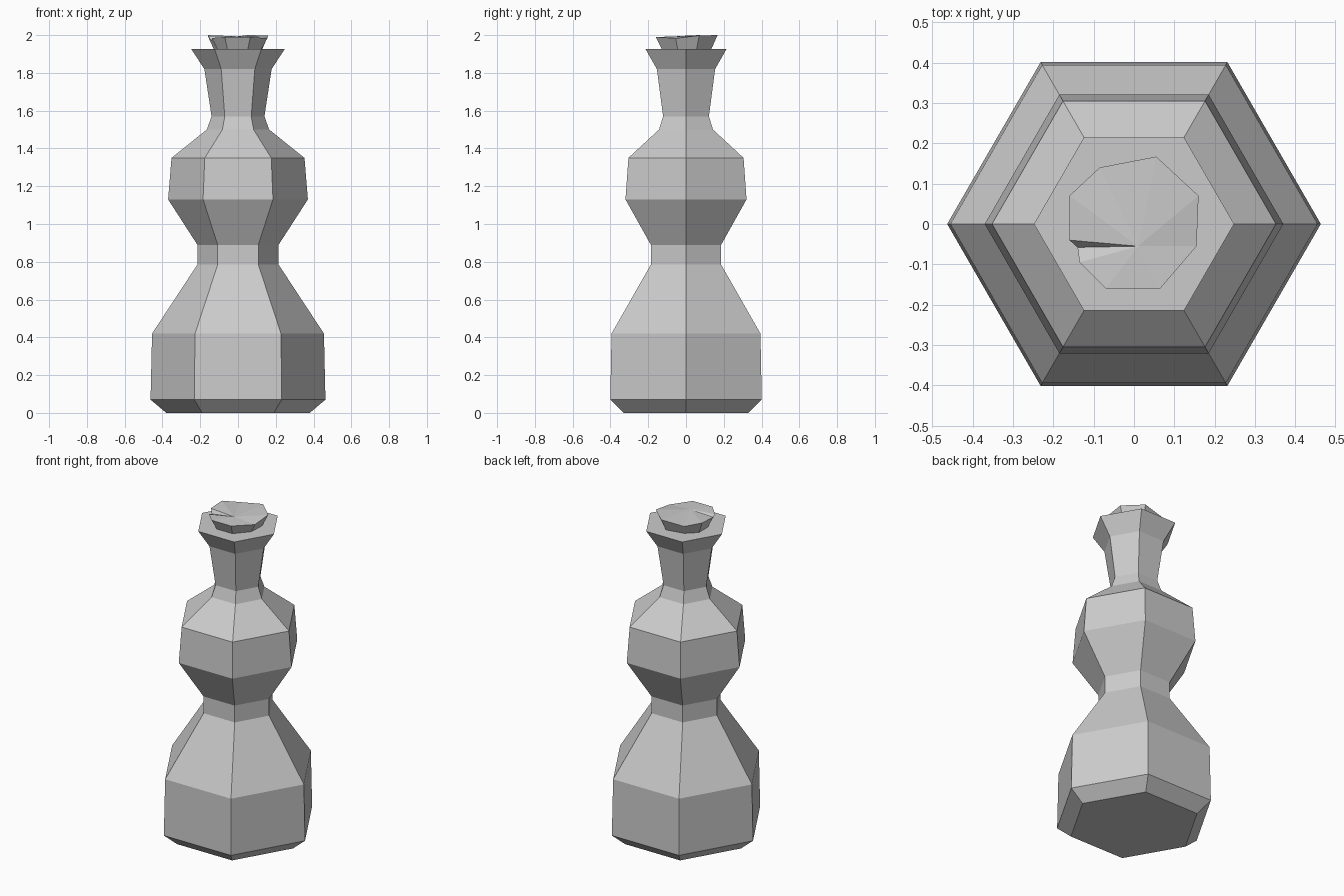
import bpy
from math import cos, sin, pi

cube = bpy.data.objects.get("Cube")
if cube:
    bpy.data.objects.remove(cube, do_unlink=True)

# Single plain colour
grey = bpy.data.materials.new("light_grey")
grey.use_nodes = True
color = (0.6, 0.6, 0.6, 1)
grey.diffuse_color = color
grey.node_tree.nodes["Principled BSDF"].inputs["Base Color"].default_value = color


def add_mesh(name, verts, faces):
    mesh = bpy.data.meshes.new(name)
    mesh.from_pydata(verts, [], faces)
    mesh.materials.append(grey)
    obj = bpy.data.objects.new(name, mesh)
    bpy.context.collection.objects.link(obj)
    return obj


def ring_walls(rings, n):
    """Quads joining consecutive rings of n points."""
    return [(r * n + i, r * n + (i + 1) % n, (r + 1) * n + (i + 1) % n, (r + 1) * n + i)
            for r in range(rings - 1) for i in range(n)]


# Bottle body: six-sided turned profile of (radius, height)
profile = [(0.38, 0), (0.463, 0.07), (0.455, 0.42), (0.215, 0.785), (0.215, 0.89),
           (0.37, 1.13), (0.352, 1.35), (0.165, 1.5), (0.14, 1.57),
           (0.178, 1.82), (0.248, 1.927)]
SIDES = 6
verts = [(r * cos(2 * pi * i / SIDES), r * sin(2 * pi * i / SIDES), z)
         for r, z in profile for i in range(SIDES)]
faces = ring_walls(len(profile), SIDES)
faces.append(tuple(reversed(range(SIDES))))
faces.append(tuple(range(len(verts) - SIDES, len(verts))))
add_mesh("bottle_body", verts, faces)

# Stopper: uneven rim, tapering down, with a chipped top fanned from one point
rim = [(0.155, -0.055, 1.983), (0.16, 0.07, 1.998), (0.055, 0.167, 2.0),
       (-0.085, 0.14, 1.985), (-0.16, 0.07, 2.0), (-0.16, -0.04, 1.995),
       (-0.14, -0.058, 1.972), (-0.135, -0.095, 1.985), (-0.07, -0.16, 1.99),
       (0.065, -0.16, 1.99)]
n = len(rim)
foot = [(x * 0.8, y * 0.8, 1.925) for x, y, z in rim]
verts = foot + rim + [(0.01, -0.055, 1.993)]
faces = ring_walls(2, n)
faces.append(tuple(reversed(range(n))))
faces += [(n + i, n + (i + 1) % n, 2 * n) for i in range(n)]
add_mesh("stopper", verts, faces)
